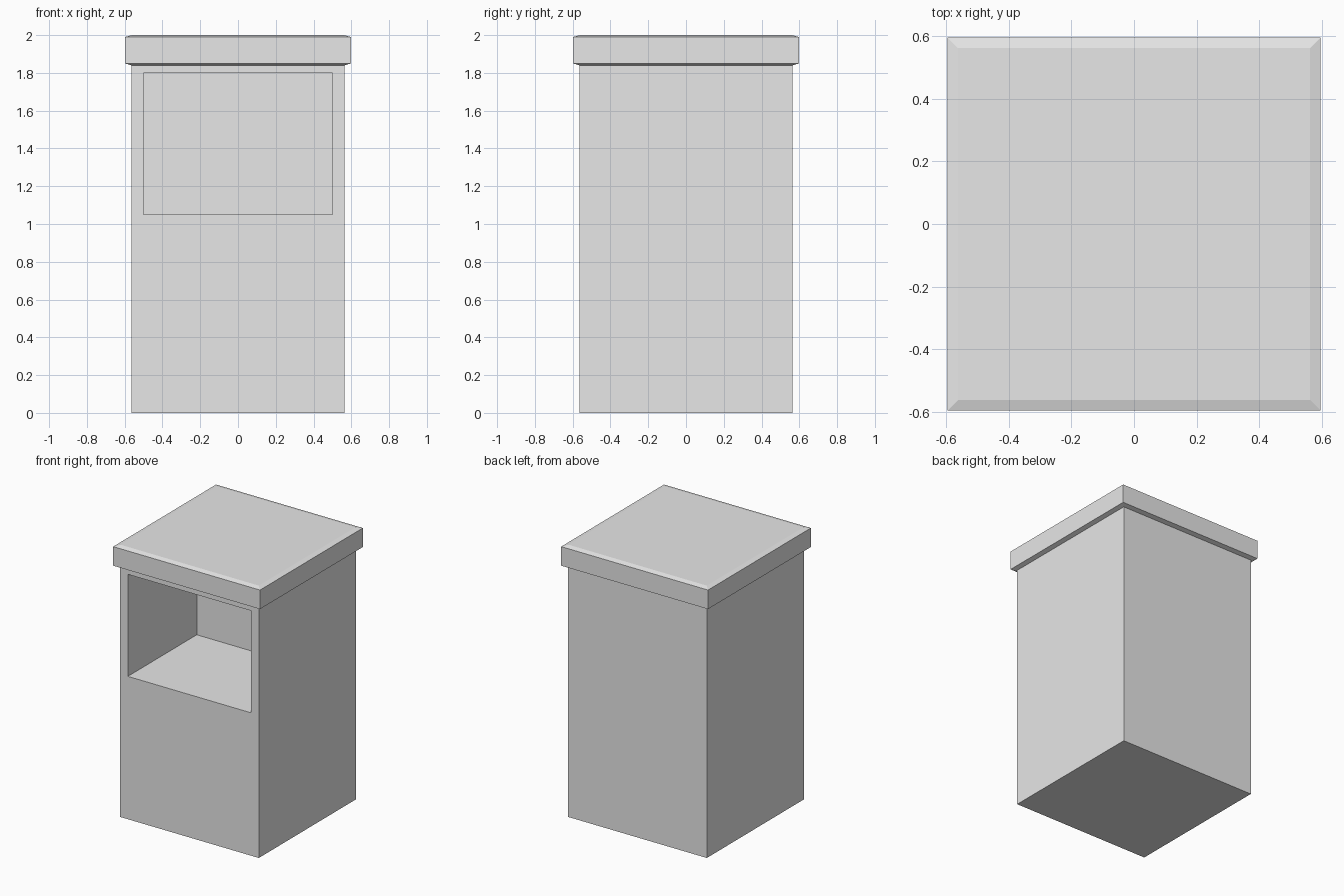
import bpy
import bmesh
from mathutils import Vector

default = bpy.data.objects.get("Cube")
if default:
    bpy.data.objects.remove(default, do_unlink=True)

BODY, LID = 0.565, 0.597          # half widths
LID_BASE, TOP, CHAMFER = 1.84, 2.0, 0.01

grey = bpy.data.materials.new("light_grey")
grey.use_nodes = True
grey.diffuse_color = (0.8, 0.8, 0.8, 1)
grey.node_tree.nodes["Principled BSDF"].inputs["Base Color"].default_value = (0.8, 0.8, 0.8, 1)


def finish(name, bm):
    bmesh.ops.recalc_face_normals(bm, faces=bm.faces)
    mesh = bpy.data.meshes.new(name)
    bm.to_mesh(mesh)
    bm.free()
    mesh.materials.append(grey)
    obj = bpy.data.objects.new(name, mesh)
    bpy.context.collection.objects.link(obj)
    return obj


def stacked_squares(levels):
    """Closed solid through square sections given as (half width, height)."""
    bm = bmesh.new()
    rings = [[bm.verts.new((sx * h, sy * h, z))
              for sx, sy in ((-1, -1), (1, -1), (1, 1), (-1, 1))] for h, z in levels]
    for low, high in zip(rings, rings[1:]):
        for i in range(4):
            j = (i + 1) % 4
            bm.faces.new((low[i], low[j], high[j], high[i]))
    bm.faces.new(rings[0][::-1])
    bm.faces.new(rings[-1])
    return bm


# Cabinet: a square box with a deep opening pushed into the front
bm = stacked_squares([(BODY, 0), (BODY, LID_BASE)])
bm.normal_update()
front = min(bm.faces, key=lambda f: f.calc_center_median().y)
bmesh.ops.inset_individual(bm, faces=[front], thickness=0.05)
for v in front.verts:
    v.co.x = 0.5 if v.co.x > 0 else -0.5
    v.co.z = 1.8 if v.co.z > LID_BASE / 2 else 1.05
pushed = bmesh.ops.extrude_discrete_faces(bm, faces=[front])["faces"]
bmesh.ops.translate(bm, vec=Vector((0, 0.8, 0)), verts=pushed[0].verts)
finish("cabinet_body", bm)

# Overhanging lid with shallow chamfers above and below
finish("lid", stacked_squares([
    (BODY, LID_BASE), (LID, LID_BASE + CHAMFER), (LID, TOP - CHAMFER), (BODY - 0.003, TOP)]))
